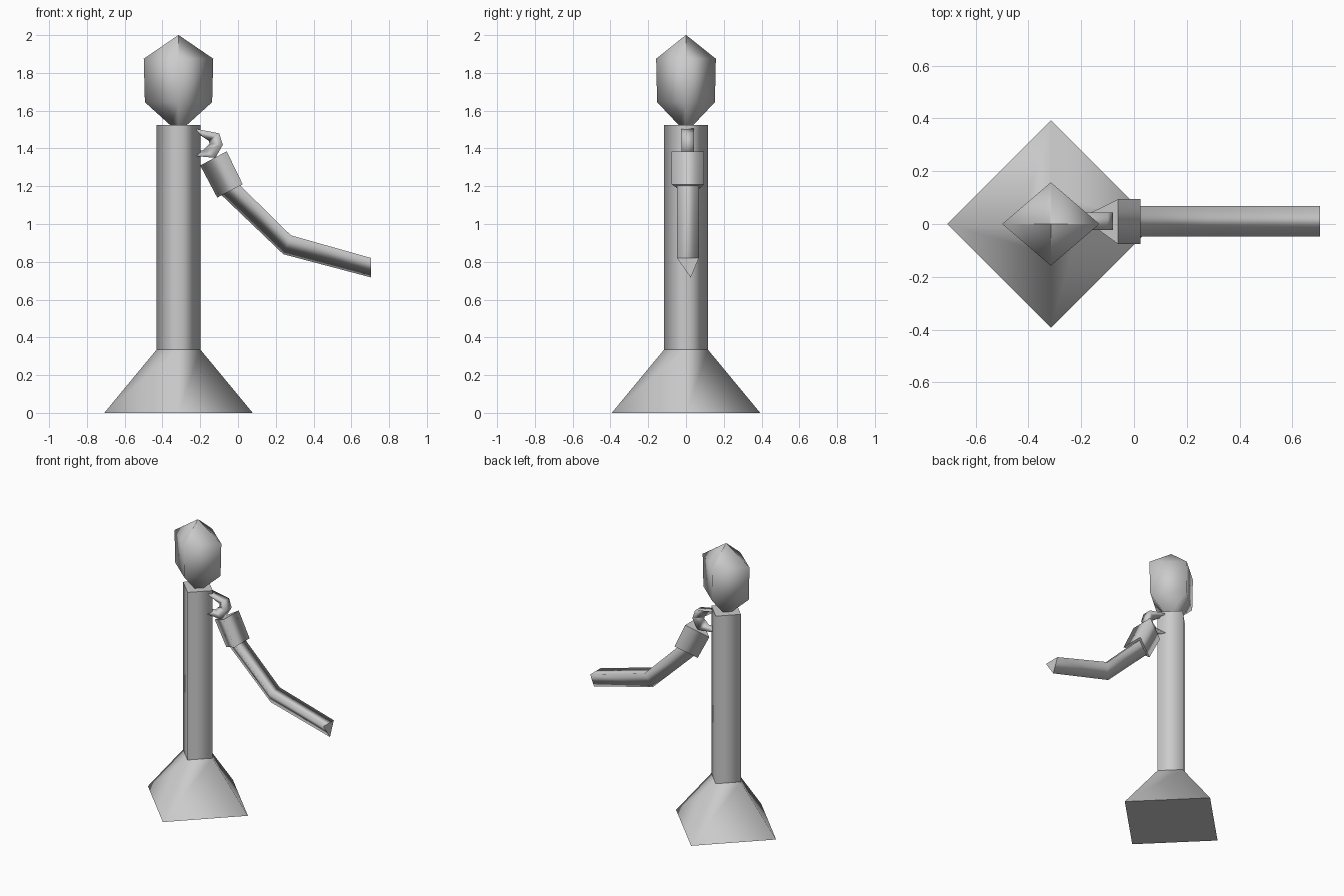
import bpy
from math import cos, sin, pi

cube = bpy.data.objects.get("Cube")
if cube:
    bpy.data.objects.remove(cube, do_unlink=True)

grey = bpy.data.materials.new("plain grey")
grey.use_nodes = True
COLOUR = (0.6, 0.6, 0.6, 1)
grey.diffuse_color = COLOUR
grey.node_tree.nodes["Principled BSDF"].inputs["Base Color"].default_value = COLOUR

POST_X = -0.315


def loft(name, rings):
    """Skin equal-sized rings of points, with smooth sides and flat end caps."""
    n = len(rings[0])
    verts = [p for ring in rings for p in ring]
    faces = []
    for r in range(len(rings) - 1):
        for i in range(n):
            j = (i + 1) % n
            faces.append((r * n + i, r * n + j, (r + 1) * n + j, (r + 1) * n + i))
    sides = len(faces)
    faces.append(tuple(reversed(range(n))))
    faces.append(tuple(range(len(verts) - n, len(verts))))
    mesh = bpy.data.meshes.new(name)
    mesh.from_pydata(verts, [], faces)
    mesh.materials.append(grey)
    for f in mesh.polygons:
        f.use_smooth = f.index < sides
    mesh.update()
    obj = bpy.data.objects.new(name, mesh)
    bpy.context.collection.objects.link(obj)
    return obj


def diamond(rx, ry, z):
    """Four-cornered ring about the post axis."""
    return [(POST_X + rx * cos(a * pi / 2), ry * sin(a * pi / 2), z) for a in range(4)]


def bar(name, sections, y, half, tip_y):
    """Three-sided bar: a flat outer side and an inner ridge."""
    rings = [[(ox, y - half, oz), (ix, tip_y, iz), (ox, y + half, oz)]
             for (ox, oz), (ix, iz) in sections]
    return loft(name, rings)


# Standing body
loft("base", [diamond(0.393, 0.393, 0), diamond(0.116, 0.116, 0.335)])
loft("post", [diamond(0.116, 0.116, 0.335), diamond(0.116, 0.116, 1.525)])

# Head, closed to a point on top
loft("head", [diamond(0.04, 0.035, 1.52), diamond(0.178, 0.153, 1.645),
              diamond(0.184, 0.158, 1.875), diamond(0.001, 0.001, 2.0)])

# Arm: bent shoulder link, sleeve and long forearm
bar("shoulder_link", [((-0.23, 1.505), (-0.23, 1.49)),
                      ((-0.10, 1.48), (-0.155, 1.44)),
                      ((-0.08, 1.42), (-0.15, 1.425)),
                      ((-0.12, 1.35), (-0.185, 1.39)),
                      ((-0.23, 1.36), (-0.23, 1.39))], 0.01, 0.033, 0.01)
bar("sleeve", [((-0.06, 1.385), (-0.20, 1.31)),
               ((0.025, 1.21), (-0.11, 1.14))], 0.009, 0.085, 0.025)
bar("arm", [((-0.02, 1.235), (-0.10, 1.165)),
            ((0.28, 0.94), (0.24, 0.84)),
            ((0.705, 0.82), (0.705, 0.717))], 0.01, 0.058, 0.025)
